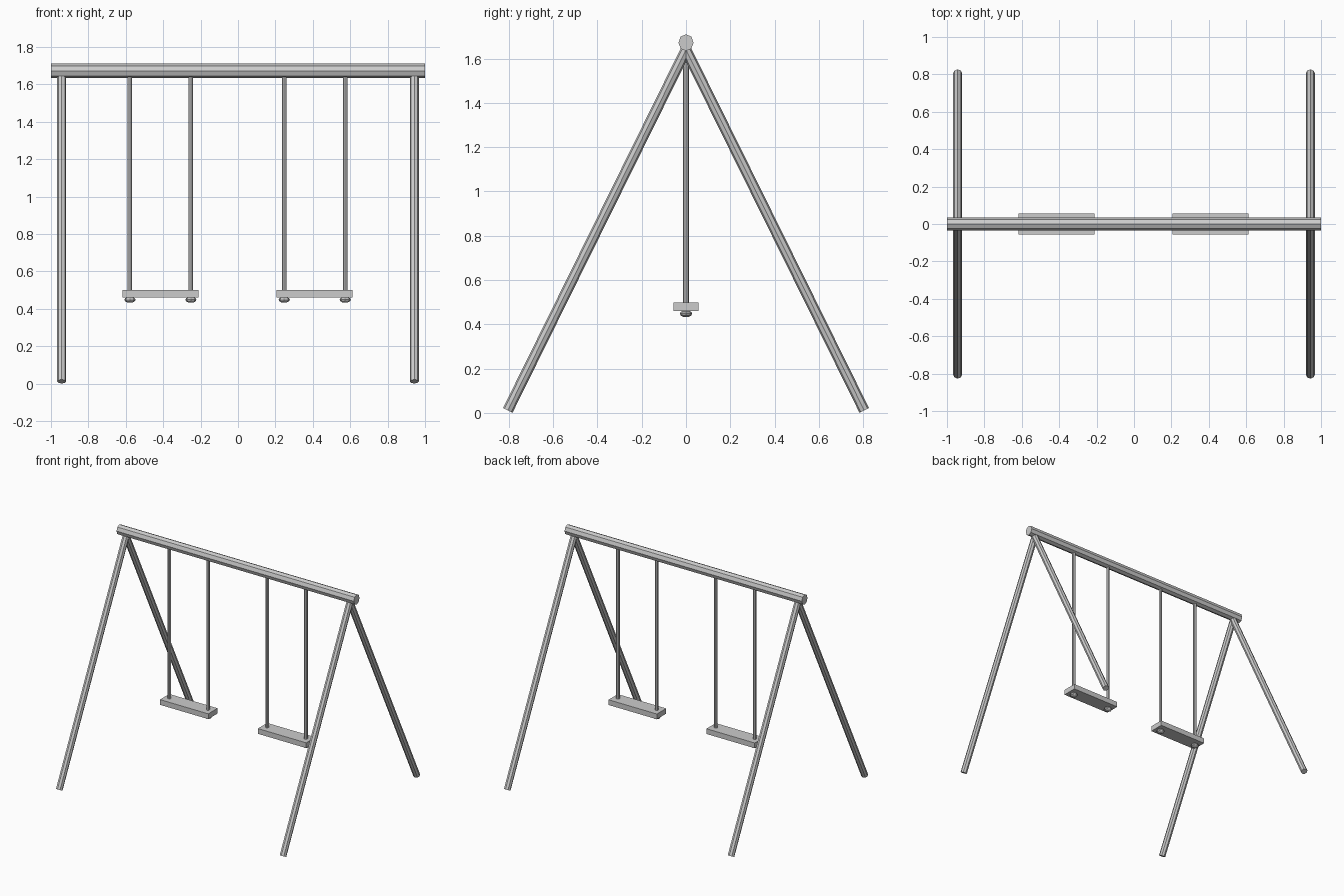
import bpy, math
from mathutils import Vector

if "Cube" in bpy.data.objects:
    bpy.data.objects.remove(bpy.data.objects["Cube"])


def bar(name, a, b, r, sides=8, turn=0.0):
    """Straight faceted bar between two points."""
    a, b = Vector(a), Vector(b)
    d = b - a
    bpy.ops.mesh.primitive_cylinder_add(vertices=sides, radius=r, depth=d.length)
    o = bpy.context.object
    o.name = name
    # spin about the own axis, aim along d, then place
    q = Vector((0, 0, 1)).rotation_difference(d.normalized()).to_matrix().to_4x4()
    for v in o.data.vertices:
        c = v.co.copy()
        v.co = (Vector((c.x * math.cos(turn) - c.y * math.sin(turn),
                        c.x * math.sin(turn) + c.y * math.cos(turn), c.z)))
    o.data.transform(q)
    o.location = (a + b) / 2
    return o


# top beam, slightly taller than deep
beam = bar("top_beam", (-1, 0, 1.672), (1, 0, 1.672), 0.038)
beam.scale = (1, 0.9, 1)

# four splayed legs
for x, side in ((-0.943, "left"), (0.943, "right")):
    for s, end in ((-1, "front"), (1, "back")):
        bar(f"{end}_{side}_leg", (x, s * 0.805, 0.011), (x, 0, 1.64), 0.024)

# two swings: seat board, two ropes, knots underneath
for cx, side in ((-0.415, "left"), (0.41, "right")):
    bpy.ops.mesh.primitive_cube_add(size=1, location=(cx, 0, 0.479))
    seat = bpy.context.object
    seat.name = f"{side}_seat"
    seat.scale = (0.407, 0.112, 0.04)
    for i, dx in enumerate((-0.163, 0.163)):
        x = cx + dx
        bar(f"{side}_rope_{i}", (x, 0, 0.45), (x, 0, 1.66), 0.0125)
        bpy.ops.mesh.primitive_uv_sphere_add(segments=8, ring_count=6, radius=1,
                                             location=(x, 0, 0.448))
        knot = bpy.context.object
        knot.name = f"{side}_knot_{i}"
        knot.scale = (0.03, 0.028, 0.016)
